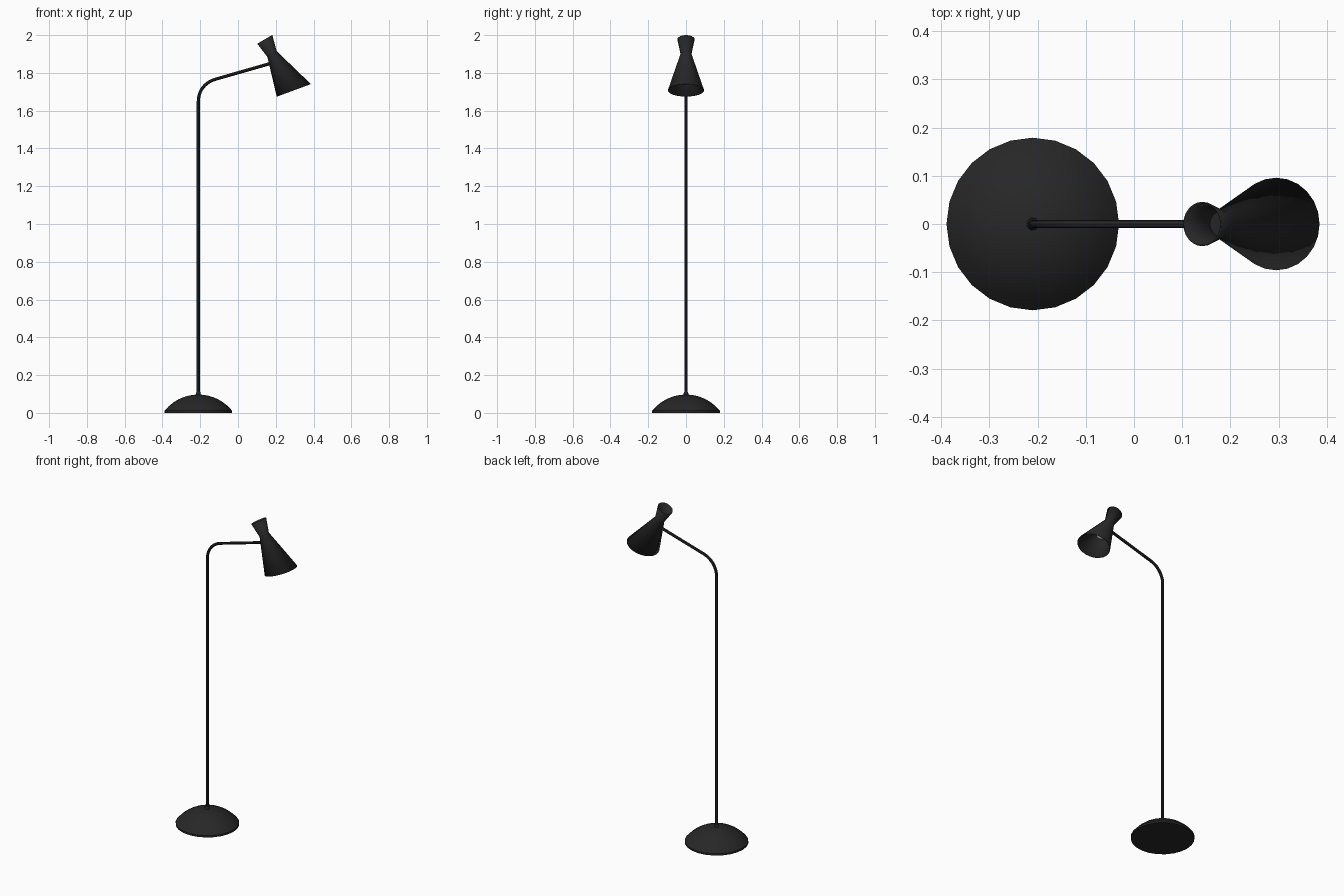
import bpy, bmesh, math
from mathutils import Vector

if "Cube" in bpy.data.objects:
    bpy.data.objects.remove(bpy.data.objects["Cube"])

SIDES = 24
POLE_X = -0.21
black = bpy.data.materials.new("black_metal")
black.diffuse_color = (0.02, 0.02, 0.02, 1)
black.use_nodes = True
black.node_tree.nodes["Principled BSDF"].inputs["Base Color"].default_value = black.diffuse_color
white = bpy.data.materials.new("bulb_glass")
white.diffuse_color = (0.85, 0.85, 0.85, 1)
white.use_nodes = True
white.node_tree.nodes["Principled BSDF"].inputs["Base Color"].default_value = white.diffuse_color


def finish(obj, mat):
    obj.data.materials.append(mat)
    bpy.ops.object.select_all(action='DESELECT')
    bpy.context.view_layer.objects.active = obj
    obj.select_set(True)
    bpy.ops.object.shade_smooth_by_angle(angle=math.radians(35))
    return obj


def loft(name, rings, mat, caps=False):
    """Join circles given as (centre, radius, tilt in degrees), from top to bottom."""
    bm = bmesh.new()
    loops = []
    for c, r, tilt in rings:
        a = math.radians(tilt)
        u, v = Vector((math.cos(a), 0, math.sin(a))), Vector((0, 1, 0))
        loops.append([bm.verts.new(Vector(c) + r * (u * math.cos(t) + v * math.sin(t)))
                      for t in (2 * math.pi * i / SIDES for i in range(SIDES))])
    for up, lo in zip(loops, loops[1:]):
        for i in range(SIDES):
            j = (i + 1) % SIDES
            bm.faces.new((lo[i], lo[j], up[j], up[i]))
    if caps:
        bm.faces.new(loops[0])
        bm.faces.new(loops[-1][::-1])
    me = bpy.data.meshes.new(name)
    bm.to_mesh(me)
    bm.free()
    obj = bpy.data.objects.new(name, me)
    bpy.context.collection.objects.link(obj)
    return finish(obj, mat)


# Domed base: spherical cap over a thin rim
R = 0.23
radii = [0.012, 0.03, 0.055, 0.08, 0.105, 0.13, 0.155, 0.179]
dome = [((POLE_X, 0, 0.097 - R + math.sqrt(R * R - r * r)), r, 0) for r in radii]
loft("base", dome + [((POLE_X, 0, 0), 0.179, 0)], black, caps=True)

# Collar where the pole meets the base
loft("pole_collar", [((POLE_X, 0, 0.112), 0.009, 0), ((POLE_X, 0, 0.106), 0.012, 0),
                     ((POLE_X, 0, 0.085), 0.013, 0)], black, caps=True)

# Pole with rounded bend into the sloping arm
slope, bend = math.radians(16), 0.12
cx, cz = POLE_X + bend, 1.65
path = [(POLE_X, 0, 0.08)]
for k in range(11):
    t = math.pi - (math.pi / 2 - slope) * k / 10
    path.append((cx + bend * math.cos(t), 0, cz + bend * math.sin(t)))
path.append((0.185, 0, path[-1][2] + (0.185 - path[-1][0]) * math.tan(slope)))
cu = bpy.data.curves.new("pole_and_arm", 'CURVE')
cu.dimensions = '3D'
cu.bevel_depth = 0.0085
cu.bevel_resolution = 2
cu.use_fill_caps = True
sp = cu.splines.new('POLY')
sp.points.add(len(path) - 1)
for p, co in zip(sp.points, path):
    p.co = (*co, 1)
pole = bpy.data.objects.new("pole_and_arm", cu)
bpy.context.collection.objects.link(pole)
bpy.ops.object.select_all(action='DESELECT')
bpy.context.view_layer.objects.active = pole
pole.select_set(True)
bpy.ops.object.convert(target='MESH')
finish(bpy.context.object, black)

# Hourglass shade, open at both ends
shade = loft("shade", [((0.142, 0, 1.977), 0.046, 30), ((0.180, 0, 1.900), 0.029, 32),
                       ((0.295, 0, 1.708), 0.096, 20.5)], black)
sol = shade.modifiers.new("thickness", 'SOLIDIFY')
sol.thickness = 0.003
sol.offset = -1

# Socket and bulb inside the shade
loft("socket", [((0.180, 0, 1.900), 0.026, 31), ((0.190, 0, 1.883), 0.018, 31),
                ((0.222, 0, 1.829), 0.018, 31)], black, caps=True)
bpy.ops.mesh.primitive_uv_sphere_add(segments=20, ring_count=12, radius=0.032,
                                     location=(0.236, 0, 1.806))
bulb = bpy.context.object
bulb.name = "bulb"
finish(bulb, white)
